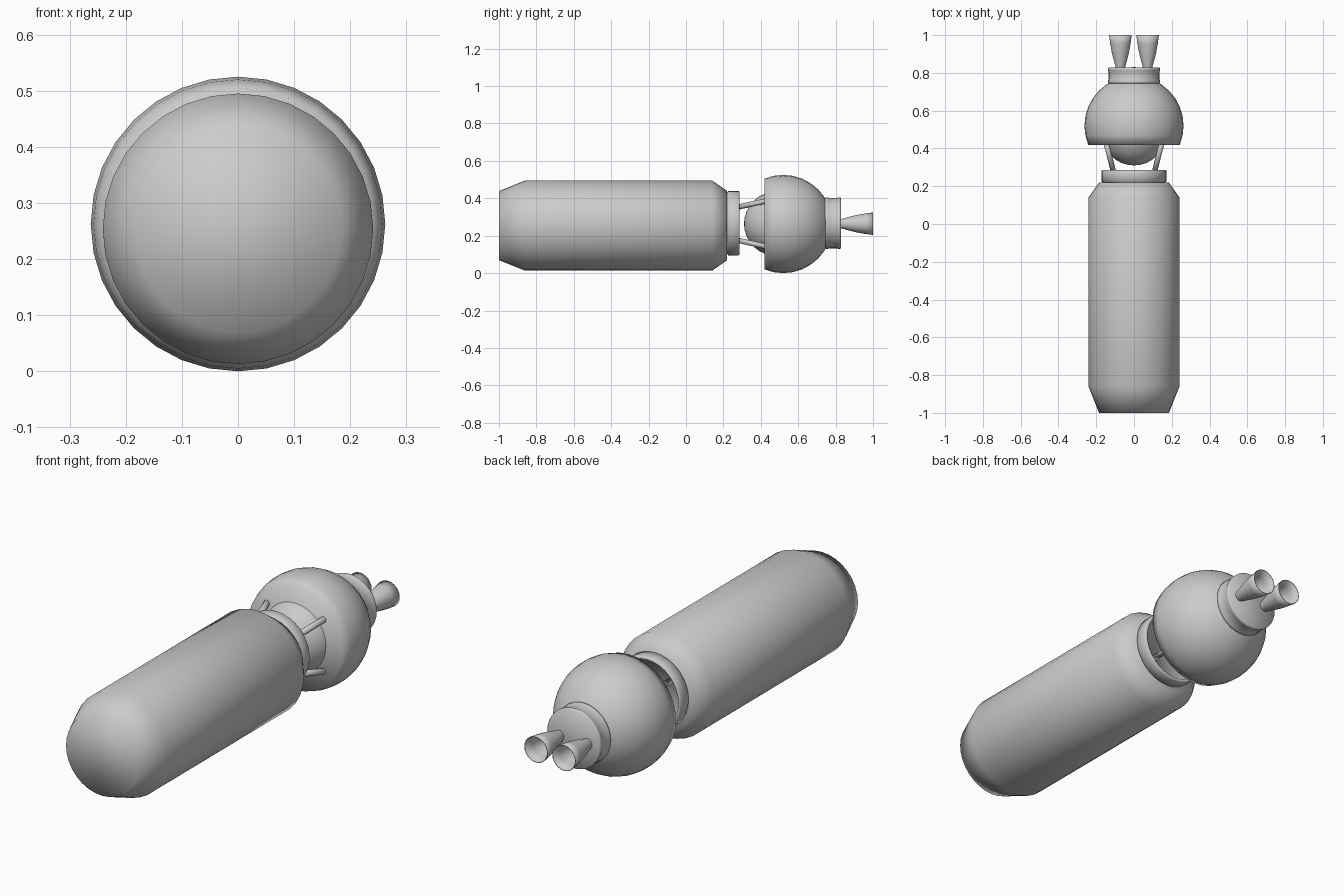
import bpy, bmesh, math
from mathutils import Vector

if "Cube" in bpy.data.objects:
    bpy.data.objects.remove(bpy.data.objects["Cube"])

CZ = 0.264  # height of the long axis

grey = bpy.data.materials.new("plain grey")
grey.diffuse_color = (0.6, 0.6, 0.6, 1)
grey.use_nodes = True
grey.node_tree.nodes["Principled BSDF"].inputs["Base Color"].default_value = grey.diffuse_color


def finish(name, bm):
    bmesh.ops.recalc_face_normals(bm, faces=bm.faces)
    for f in bm.faces:
        f.smooth = True
    me = bpy.data.meshes.new(name)
    bm.to_mesh(me)
    bm.free()
    me.materials.append(grey)
    ob = bpy.data.objects.new(name, me)
    bpy.context.collection.objects.link(ob)
    return ob


def lathe(name, profile, x=0.0, z=CZ, n=32):
    """Spin (radius, y) points around an axis parallel to y."""
    bm = bmesh.new()
    rings = []
    for r, y in profile:
        if r < 1e-5:
            rings.append([bm.verts.new((x, y, z))] * n)
        else:
            rings.append([bm.verts.new((x + r * math.sin(2 * math.pi * i / n), y,
                                        z + r * math.cos(2 * math.pi * i / n)))
                          for i in range(n)])
    for a, b in zip(rings, rings[1:]):
        for i in range(n):
            j = (i + 1) % n
            bm.faces.new(list(dict.fromkeys((a[i], a[j], b[j], b[i]))))
    for ring, (r, y) in ((rings[0], profile[0]), (rings[-1], profile[-1])):
        if r > 1e-5:
            bm.faces.new(ring)
    return finish(name, bm)


def rod(name, p, q, r, n=12):
    p, q = Vector(p), Vector(q)
    bm = bmesh.new()
    bmesh.ops.create_cone(bm, cap_ends=True, segments=n, radius1=r, radius2=r,
                          depth=(q - p).length)
    bm.transform((q - p).to_track_quat('Z', 'Y').to_matrix().to_4x4())
    bmesh.ops.translate(bm, verts=bm.verts, vec=(p + q) / 2)
    return finish(name, bm)


def arc(r, cy, a0, a1, steps):
    """Circle arc as (radius, y); angle 0 points forward (-y)."""
    out = []
    for k in range(steps + 1):
        a = math.radians(a0 + (a1 - a0) * k / steps)
        out.append((r * math.sin(a), cy - r * math.cos(a)))
    return out


# Long chamfered tank
lathe("main_tank", [(0.185, -1.0), (0.241, -0.86), (0.241, 0.14), (0.185, 0.22)], z=0.254)

# Collar ring behind the tank, with a raised rim
lathe("tank_collar", [(0.160, 0.20), (0.166, 0.222), (0.172, 0.226), (0.172, 0.281),
                      (0.169, 0.285), (0.160, 0.285), (0.157, 0.281), (0.155, 0.274),
                      (0.0, 0.274)], z=0.267)

# Rear sphere, sliced flat at the front
lathe("rear_sphere", [(0.0, 0.42)] + arc(0.2625, 0.52, 67.5, 180, 10), z=0.2625)

# Dome showing out of the slice
lathe("inner_dome", arc(0.171, 0.481, 0, 120, 10))

# Four struts between collar and sphere
for sx in (-1, 1):
    for sz in (-1, 1):
        rod("strut", (sx * 0.107, 0.27, CZ + sz * 0.087),
            (sx * 0.158, 0.47, CZ + sz * 0.131), 0.014)

# Engine mount with lips at both ends
lathe("engine_mount", [(0.125, 0.735), (0.134, 0.745), (0.138, 0.749), (0.138, 0.758),
                       (0.135, 0.764), (0.135, 0.808), (0.138, 0.814), (0.138, 0.823),
                       (0.134, 0.828), (0.0, 0.83)], z=0.267)

# Two hollow bell nozzles
bell = [(0.020, 0.81), (0.025, 0.83), (0.036, 0.87), (0.046, 0.91), (0.054, 0.955), (0.060, 1.0)]
inside = [(r - 0.003, y) for r, y in reversed(bell[1:])]
for sx in (-1, 1):
    lathe("nozzle", bell + inside + [(0.0, 0.83)], x=sx * 0.072, n=24)
